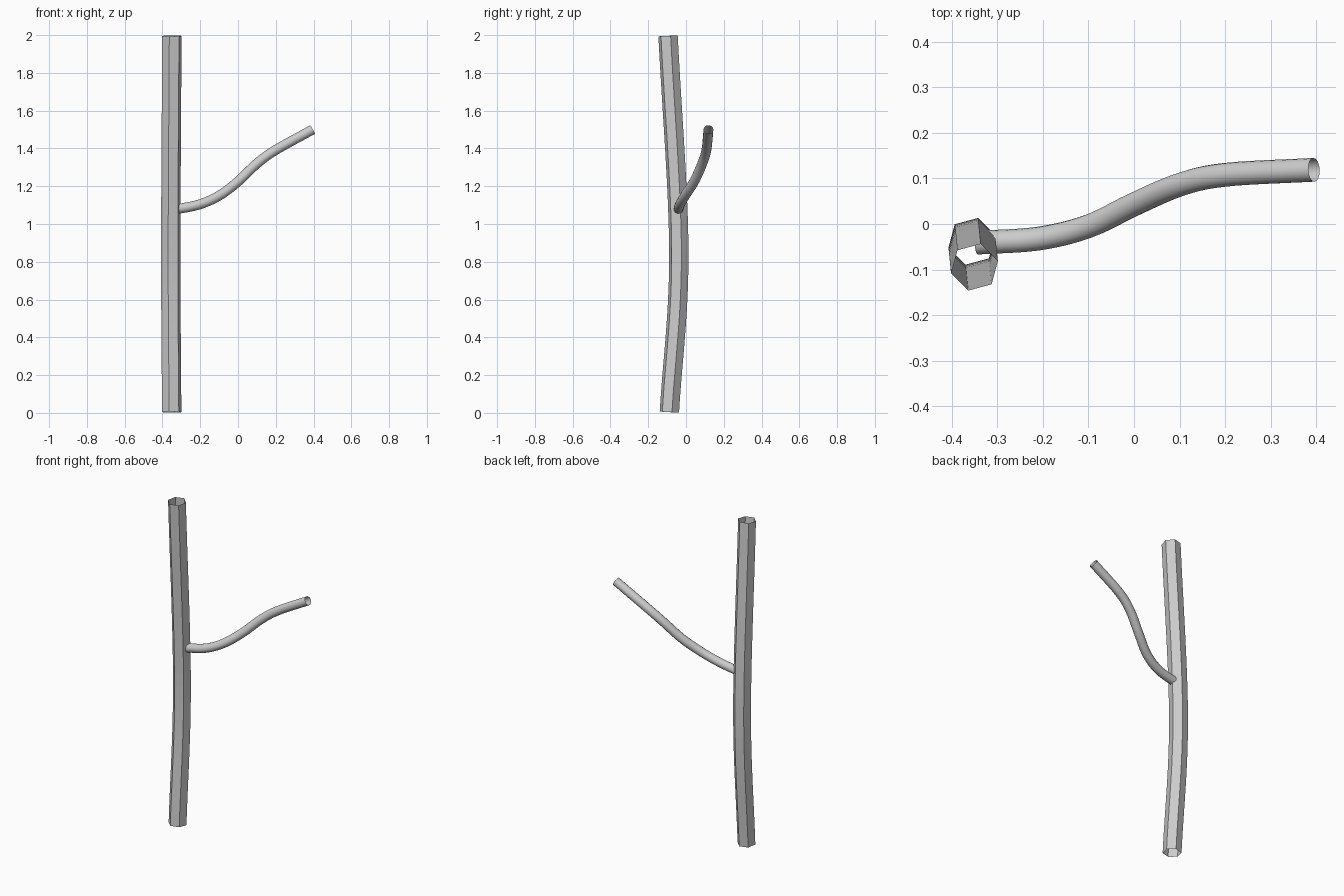
import bpy, bmesh, math
from mathutils import Vector

if "Cube" in bpy.data.objects:
    bpy.data.objects.remove(bpy.data.objects["Cube"])


def spline(points, steps):
    """Smooth path through the points (Hermite), as (position, tangent) pairs."""
    p = [Vector(q) for q in points]
    n = len(p)
    m = [(p[min(i + 1, n - 1)] - p[max(i - 1, 0)]) * (0.5 if 0 < i < n - 1 else 1.0)
         for i in range(n)]
    out = []
    for i in range(n - 1):
        for k in range(steps + (i == n - 2)):
            t = k / steps
            a, b, c, d = p[i], m[i], p[i + 1], m[i + 1]
            pos = (a * (2*t**3 - 3*t**2 + 1) + b * (t**3 - 2*t**2 + t)
                   + c * (3*t**2 - 2*t**3) + d * (t**3 - t**2))
            tan = (a * (6*t*t - 6*t) + b * (3*t*t - 4*t + 1)
                   + c * (6*t - 6*t*t) + d * (3*t*t - 2*t))
            out.append((pos, tan.normalized()))
    return out


def tube(name, points, radius, sides, steps, ref, turn=0.0, smooth=False):
    """Open-ended tube swept along a path."""
    bm = bmesh.new()
    rings = []
    for pos, tan in spline(points, steps):
        u = (Vector(ref) - tan * tan.dot(Vector(ref))).normalized()
        v = tan.cross(u)
        ring = []
        for s in range(sides):
            a = math.radians(turn) + 2 * math.pi * s / sides
            ring.append(bm.verts.new(pos + radius * (u * math.cos(a) + v * math.sin(a))))
        rings.append(ring)
    for r0, r1 in zip(rings, rings[1:]):
        for s in range(sides):
            e = (s + 1) % sides
            f = bm.faces.new((r0[s], r0[e], r1[e], r1[s]))
            f.smooth = smooth
    mesh = bpy.data.meshes.new(name)
    bm.to_mesh(mesh)
    bm.free()
    obj = bpy.data.objects.new(name, mesh)
    bpy.context.collection.objects.link(obj)
    return obj


# Six-sided, gently bowed main stem
tube("main_stem",
     [(-0.351, -0.088, 0.004), (-0.356, -0.038, 0.85), (-0.350, -0.095, 1.996)],
     0.053, 6, 12, (1, 0, 0), turn=15)

# Round side branch, starting inside the stem
tube("side_branch",
     [(-0.345, -0.041, 1.075), (-0.21, -0.032, 1.102), (-0.10, -0.005, 1.15),
      (0.0, 0.043, 1.225), (0.10, 0.086, 1.32), (0.20, 0.108, 1.392),
      (0.395, 0.119, 1.50)],
     0.026, 16, 6, (0, 1, 0), smooth=True)
